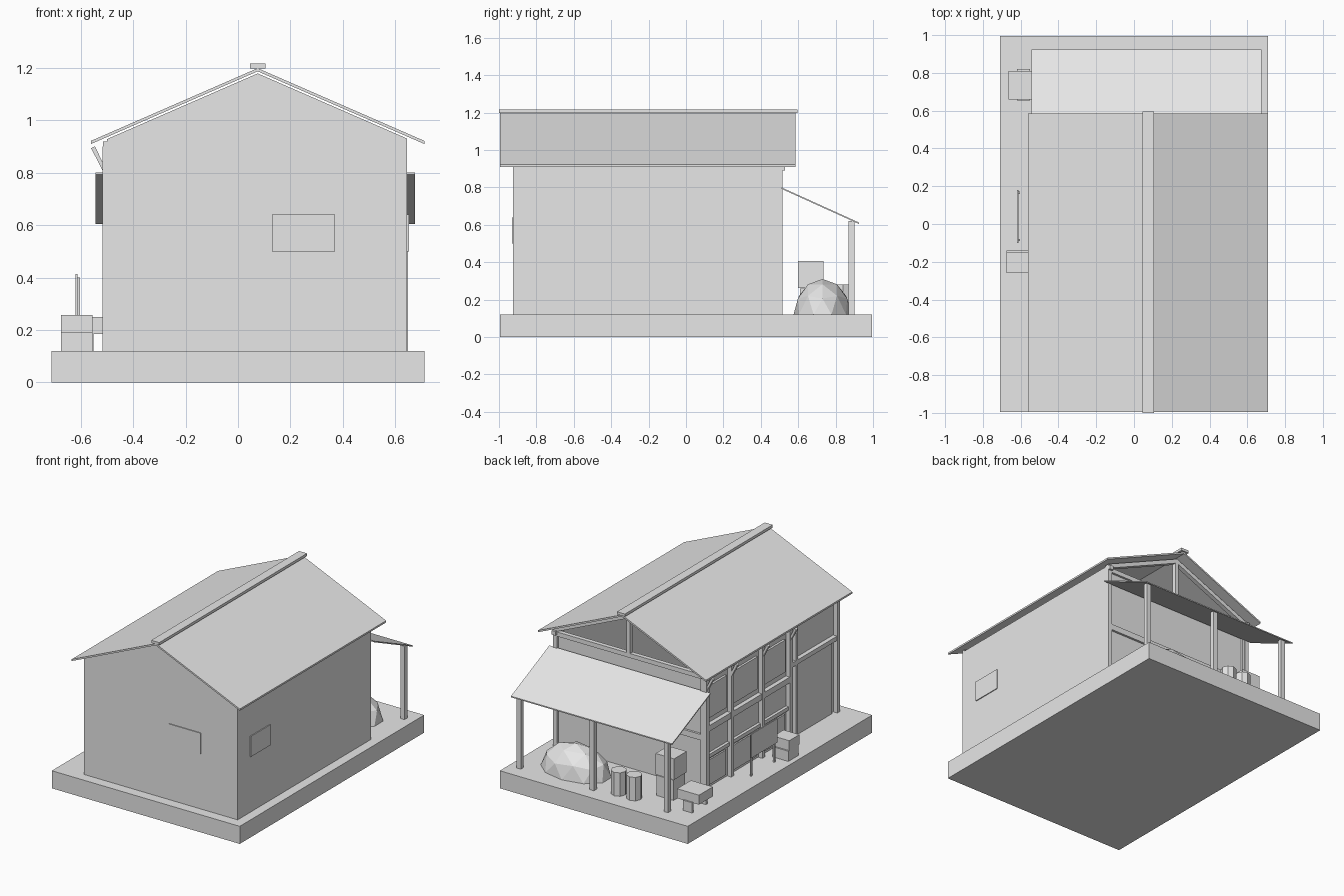
import bpy, bmesh, math
from mathutils import Vector

if "Cube" in bpy.data.objects:
    bpy.data.objects.remove(bpy.data.objects["Cube"])

grey = bpy.data.materials.new("plain_grey")
grey.use_nodes = True
grey.diffuse_color = (0.8, 0.8, 0.8, 1)
grey.node_tree.nodes["Principled BSDF"].inputs["Base Color"].default_value = (0.8, 0.8, 0.8, 1)


def add(name, bm):
    bmesh.ops.recalc_face_normals(bm, faces=bm.faces)
    mesh = bpy.data.meshes.new(name)
    bm.to_mesh(mesh)
    bm.free()
    mesh.materials.append(grey)
    ob = bpy.data.objects.new(name, mesh)
    bpy.context.collection.objects.link(ob)
    return ob


def box(name, x, y, z):
    """Box from (min, max) pairs."""
    bm = bmesh.new()
    bmesh.ops.create_cube(bm, size=1)
    for v in bm.verts:
        v.co = Vector([lo + (c + 0.5) * (hi - lo) for c, (lo, hi) in zip(v.co, (x, y, z))])
    return add(name, bm)


def prism(name, points, axis, lo, hi):
    """Extrude a 2D outline along x or y; outline is (y, z) or (x, z)."""
    bm = bmesh.new()
    at = (lambda p: (lo, p[0], p[1])) if axis == "x" else (lambda p: (p[0], lo, p[1]))
    face = bm.faces.new([bm.verts.new(at(p)) for p in points])
    ext = bmesh.ops.extrude_face_region(bm, geom=[face])
    move = Vector((hi - lo, 0, 0)) if axis == "x" else Vector((0, hi - lo, 0))
    bmesh.ops.translate(bm, vec=move, verts=[g for g in ext["geom"] if isinstance(g, bmesh.types.BMVert)])
    return add(name, bm)


FLOOR = 0.12
LEFT, RIGHT, RIDGE = -0.5, 0.645, 0.075
FRONT, BACK = -0.925, 0.515
PITCH = 0.436


def slope(x, top):
    return top - PITCH * abs(x - RIDGE)


# Plinth
box("plinth", (-0.71, 0.71), (-0.995, 0.995), (0, FLOOR))

# Front gable wall and long side wall
prism("front_wall", [(LEFT, FLOOR), (RIGHT, FLOOR), (RIGHT, slope(RIGHT, 1.178)),
                     (RIDGE, 1.178), (LEFT, slope(LEFT, 1.178))], "y", FRONT, FRONT + 0.015)
box("side_wall", (RIGHT - 0.015, RIGHT), (FRONT, BACK), (FLOOR, 0.92))
box("front_window", (0.13, 0.37), (FRONT - 0.006, FRONT), (0.5, 0.64))
box("side_window", (RIGHT, RIGHT + 0.006), (-0.79, -0.58), (0.5, 0.64))

# Roof slabs and ridge cap
for name, eave in (("roof_west", -0.56), ("roof_east", 0.71)):
    z = slope(eave, 1.198)
    prism(name, [(RIDGE, 1.198), (eave, z), (eave, z - 0.012), (RIDGE, 1.186)], "y", -0.995, 0.585)
box("ridge_cap", (0.045, 0.105), (-1.0, 0.595), (1.197, 1.215))

# Open back gable: rafters, tie beam, king post
for name, x in (("rafter_west", LEFT), ("rafter_east", RIGHT)):
    z = slope(x, 1.178)
    prism(name, [(RIDGE, 1.178), (x, z), (x, z - 0.03), (RIDGE, 1.148)], "y", BACK - 0.03, BACK)
box("tie_beam", (LEFT, RIGHT), (BACK - 0.03, BACK), (0.88, 0.91))
box("king_post", (RIDGE - 0.013, RIDGE + 0.013), (BACK - 0.03, BACK), (0.9, 1.16))

# Back wall with rail and corner posts
box("back_wall", (LEFT, RIGHT), (BACK - 0.03, BACK - 0.015), (FLOOR, 0.89))
box("back_rail", (LEFT, RIGHT), (BACK - 0.02, BACK), (0.46, 0.5))
box("back_post", (RIGHT - 0.03, RIGHT), (BACK - 0.03, BACK), (FLOOR, 0.92))
for name, x in (("plate_west", LEFT - 0.015), ("plate_east", RIGHT - 0.03)):
    box(name, (x, x + 0.03), (FRONT, 0.53), (0.89, 0.918))

# Timber side: recessed wall, posts, brackets
box("timber_wall", (-0.485, -0.47), (FRONT, BACK), (FLOOR, 0.9))
post_ys = [0.5, 0.235, -0.1, -0.4, -0.91]
for i, y in enumerate(post_ys):
    box(f"timber_post_{i}", (-0.517, -0.487), (y - 0.015, y + 0.015), (FLOOR, 0.9))
    if i < 4:
        prism(f"eave_bracket_{i}", [(-0.512, 0.8), (-0.512, 0.83), (-0.545, 0.9), (-0.56, 0.893)],
              "y", y - 0.01, y + 0.01)

# Window bays: rail, shutters, lower panels
box("bay_rail", (-0.515, -0.485), (-0.4, 0.5), (0.52, 0.56))
box("bay_low_rail", (-0.505, -0.485), (-0.4, 0.5), (0.33, 0.355))
for i in range(3):
    near, far = post_ys[i] - 0.04, post_ys[i + 1] + 0.04
    box(f"shutter_{i}", (-0.5, -0.485), (far, near), (0.6, 0.82))
    box(f"lower_panel_{i}", (-0.495, -0.485), (far, near), (0.14, 0.31))

# Large door bay
box("door_lintel", (-0.515, -0.485), (-0.91, -0.4), (0.615, 0.645))
box("door_jamb", (-0.515, -0.485), (-0.475, -0.45), (FLOOR, 0.9))
box("door", (-0.495, -0.485), (-0.87, -0.5), (FLOOR, 0.6))

# Back canopy on three posts
prism("canopy", [(0.51, 0.8), (0.925, 0.612), (0.925, 0.604), (0.51, 0.792)], "x", -0.543, 0.675)
for i, x in enumerate((-0.48, 0.08, 0.633)):
    box(f"canopy_post_{i}", (x - 0.016, x + 0.016), (0.87, 0.902), (FLOOR, 0.62))

# Faceted heap, cut at the floor
bm = bmesh.new()
bmesh.ops.create_icosphere(bm, subdivisions=2, radius=1)
for v in bm.verts:
    v.co = Vector((0.32 + v.co.x * 0.245, 0.73 + v.co.y * 0.155, FLOOR + v.co.z * 0.19))
bmesh.ops.bisect_plane(bm, geom=bm.verts[:] + bm.edges[:] + bm.faces[:],
                       plane_co=(0, 0, FLOOR), plane_no=(0, 0, -1), clear_outer=True)
add("heap", bm)

# Barrels
for i, x in enumerate((-0.08, -0.197)):
    bm = bmesh.new()
    bmesh.ops.create_cone(bm, cap_ends=True, segments=8, radius1=0.05, radius2=0.05, depth=0.16)
    bmesh.ops.translate(bm, vec=(x, 0.84, FLOOR + 0.08), verts=bm.verts)
    add(f"barrel_{i}", bm)

# Crates
box("back_crate_low", (-0.42, -0.29), (0.61, 0.735), (FLOOR, 0.258))
box("back_crate_high", (-0.425, -0.285), (0.6, 0.735), (0.262, 0.405))
box("side_crate_low", (-0.675, -0.555), (-0.25, -0.14), (FLOOR, 0.19))
box("side_crate_high", (-0.675, -0.555), (-0.26, -0.15), (0.19, 0.258))

# Chest on two supports
box("chest", (-0.665, -0.5), (0.66, 0.81), (0.185, 0.25))
for i, y in enumerate((0.655, 0.805)):
    box(f"chest_support_{i}", (-0.62, -0.55), (y, y + 0.015), (FLOOR, 0.19))

# Notice board
box("board", (-0.62, -0.612), (-0.1, 0.18), (0.25, 0.413))
for i, y in enumerate((-0.085, 0.165)):
    box(f"board_leg_{i}", (-0.612, -0.603), (y - 0.006, y + 0.006), (FLOOR, 0.4))
